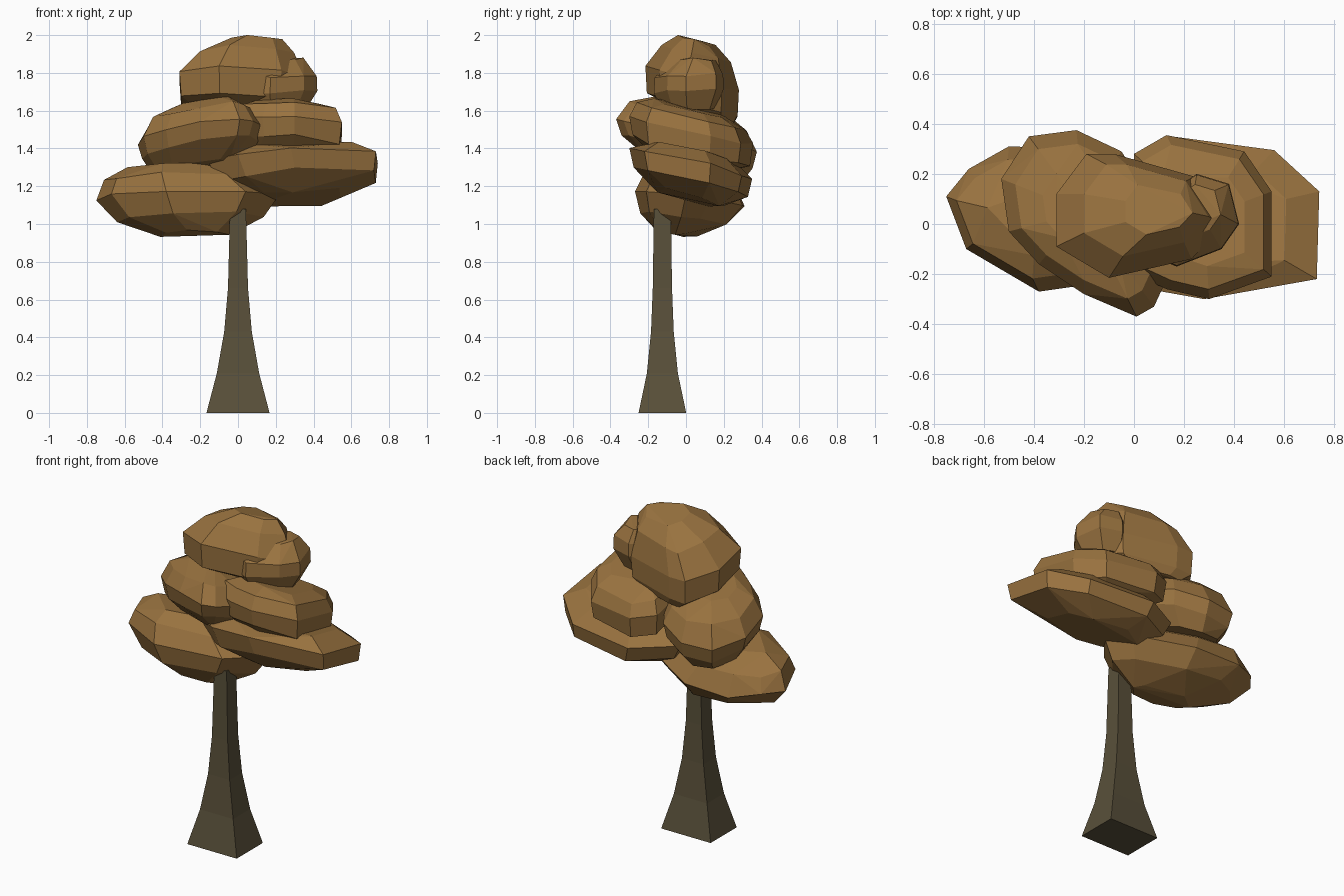
import bpy, bmesh, math, random

if "Cube" in bpy.data.objects:
    bpy.data.objects.remove(bpy.data.objects["Cube"])

random.seed(4)


def material(name, color):
    m = bpy.data.materials.new(name)
    m.diffuse_color = (*color, 1)
    m.use_nodes = True
    m.node_tree.nodes["Principled BSDF"].inputs["Base Color"].default_value = m.diffuse_color
    return m


BARK = material("bark", (0.10, 0.08, 0.042))
LEAF = material("autumn_leaves", (0.32, 0.17, 0.05))


def finish(bm, name, mat):
    bmesh.ops.recalc_face_normals(bm, faces=bm.faces)
    mesh = bpy.data.meshes.new(name)
    bm.to_mesh(mesh)
    bm.free()
    mesh.materials.append(mat)
    bpy.context.collection.objects.link(bpy.data.objects.new(name, mesh))


def clump(name, center, slope, outline, levels):
    """Faceted leaf clump: a plan outline scaled per (height, scale, shift x,
    shift y) level, tilted by slope (x, y), then wrapped in a convex hull."""
    bm = bmesh.new()
    cx, cy, cz = center
    for h, s, dx, dy in levels:
        for x, y in outline:
            px, py = (x - cx) * s + dx, (y - cy) * s + dy
            z = cz + h + px * slope[0] + py * slope[1] + random.uniform(-0.012, 0.012)
            bm.verts.new((cx + px, cy + py, z))
    bmesh.ops.convex_hull(bm, input=bm.verts)
    loose = [v for v in bm.verts if not v.link_faces]
    bmesh.ops.delete(bm, geom=loose, context='VERTS')
    bmesh.ops.dissolve_limit(bm, angle_limit=math.radians(7),
                             verts=bm.verts, edges=bm.edges)
    finish(bm, name, LEAF)


# Trunk: flared four-sided column, (z, half width, half depth)
bm = bmesh.new()
rings = []
for z, w, d in [(0, .167, .126), (.21, .112, .082), (.43, .073, .06),
                (.66, .053, .051), (1.08, .042, .045)]:
    rings.append([bm.verts.new((sx * w, -.125 + sy * d, z))
                  for sx, sy in [(-1, -1), (1, -1), (1, 1), (-1, 1)]])
for a, b in zip(rings, rings[1:]):
    for i in range(4):
        j = (i + 1) % 4
        bm.faces.new((a[i], a[j], b[j], b[i]))
bm.faces.new(rings[0])
bm.faces.new(rings[-1])
finish(bm, "trunk", BARK)

# Crown top
clump("top_clump", (0.0, 0.04, 1.735), (0, -.26),
      [(-.31, .12), (-.19, .28), (-.08, .28), (.24, .19), (.36, 0),
       (.23, -.14), (-.1, -.215), (-.31, -.09)],
      [(-.15, .65, 0, .05), (-.10, .97, 0, 0), (.03, 1, 0, 0),
       (.17, .74, .03, .02), (.235, .4, .09, .02)])
clump("top_side_clump", (.26, .02, 1.74), (0, .04),
      [(.1, -.14), (.17, -.17), (.35, -.1), (.42, 0), (.38, .16), (.25, .2), (.1, .1)],
      [(-.13, .75, -.02, 0), (-.03, 1, 0, 0), (.05, .98, 0, 0), (.13, .6, -.01, .03)])

# Middle tier
clump("middle_left_clump", (-.2, .05, 1.44), (.03, -.23),
      [(-.53, .18), (-.42, .35), (-.23, .375), (-.05, .29), (.1, .05), (.14, -.2),
       (.08, -.33), (.01, -.37), (-.2, -.28), (-.38, -.16), (-.5, -.03)],
      [(-.16, .65, -.03, .03), (-.07, .93, 0, 0), (.02, 1, 0, 0),
       (.12, .83, 0, 0), (.18, .5, 0, 0)])
clump("middle_right_clump", (.28, .03, 1.475), (-.05, -.25),
      [(.55, -.21), (.55, .13), (.44, .29), (.13, .355), (0, .28),
       (0, -.2), (.13, -.26), (.3, -.3)],
      [(-.15, .65, 0, 0), (-.09, .95, 0, 0), (.02, 1, 0, 0),
       (.09, .88, 0, 0), (.13, .6, 0, 0)])

# Lower tier
clump("lower_right_clump", (.3, .03, 1.275), (.05, -.24),
      [(.73, -.22), (.74, .13), (.56, .295), (.15, .35), (-.1, .2),
       (-.16, -.13), (0, -.25), (.28, -.3)],
      [(-.14, .55, 0, 0), (-.06, .93, .02, 0), (.04, 1, 0, 0), (.11, .7, 0, 0)])
clump("lower_left_clump", (-.3, .02, 1.14), (.01, -.12),
      [(-.75, .11), (-.66, .22), (-.5, .31), (-.2, .3), (.12, .13), (.22, 0),
       (.04, -.21), (-.38, -.27), (-.67, -.1)],
      [(-.2, .38, .06, -.07), (-.11, .8, .02, -.03), (.0, 1, 0, 0),
       (.1, .82, -.04, 0), (.16, .5, -.06, 0)])
